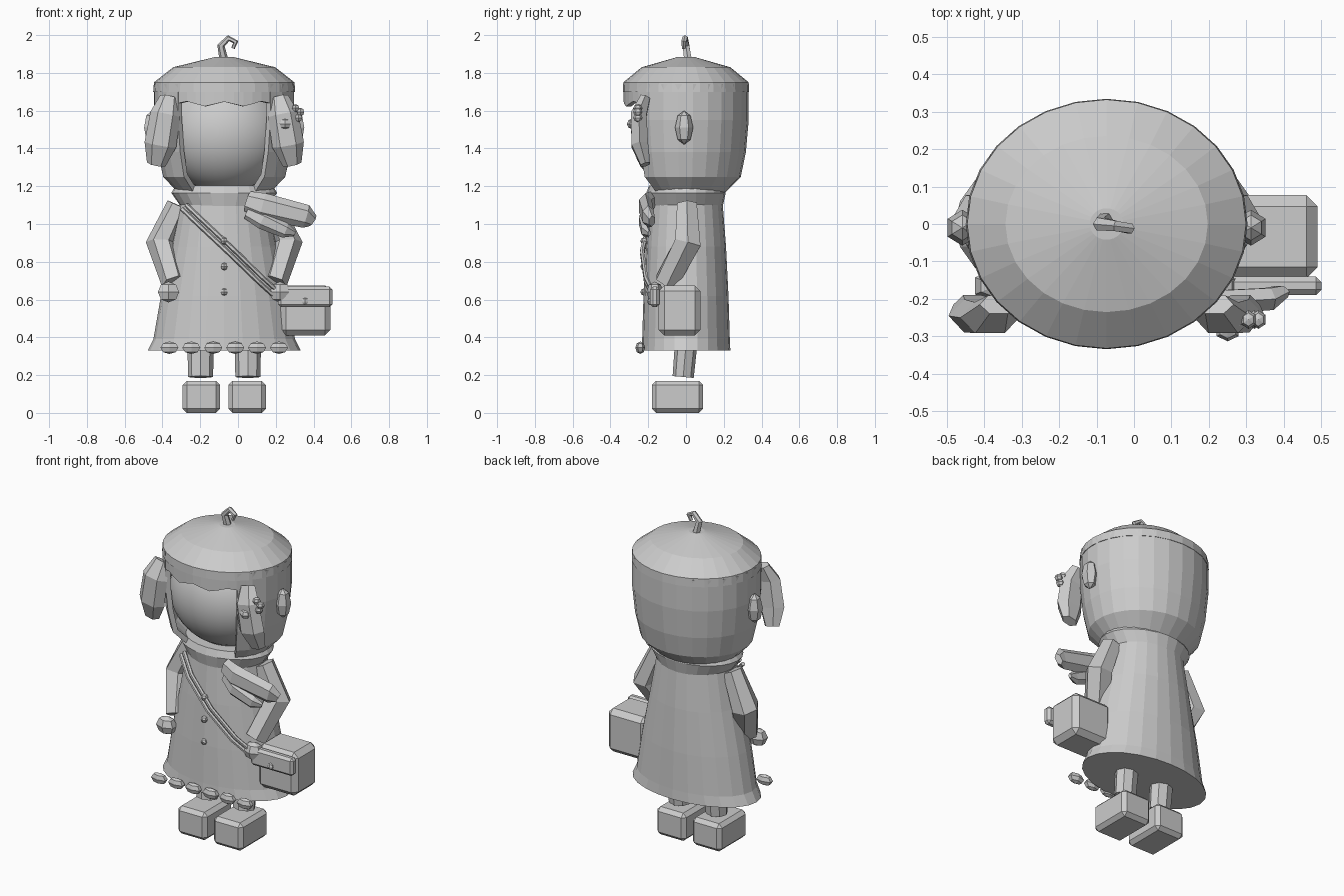
import bpy, bmesh, math
from mathutils import Vector, Matrix

if "Cube" in bpy.data.objects:
    bpy.data.objects.remove(bpy.data.objects["Cube"])

CX = -0.073  # body centre line
GREY = bpy.data.materials.new("plain grey")
GREY.diffuse_color = (0.6, 0.6, 0.6, 1)
GREY.use_nodes = True
GREY.node_tree.nodes["Principled BSDF"].inputs["Base Color"].default_value = GREY.diffuse_color


def finish(name, bm):
    bmesh.ops.recalc_face_normals(bm, faces=bm.faces)
    me = bpy.data.meshes.new(name)
    bm.to_mesh(me)
    bm.free()
    ob = bpy.data.objects.new(name, me)
    bpy.context.collection.objects.link(ob)
    me.materials.append(GREY)
    return ob


def bridge(bm, rings, closed=True):
    for a, b in zip(rings, rings[1:]):
        n = len(a)
        for i in range(n if closed else n - 1):
            j = (i + 1) % n
            bm.faces.new((a[i], a[j], b[j], b[i]))


def turned(name, profile, n=24, cap=True):
    """Stack of ellipses: (z, half width, half depth)."""
    bm = bmesh.new()
    rings = [[bm.verts.new((CX + rx * math.cos(t), ry * math.sin(t), z))
              for t in (2 * math.pi * i / n for i in range(n))]
             for z, rx, ry in profile]
    bridge(bm, rings)
    if cap:
        bm.faces.new(rings[0])
        bm.faces.new(rings[-1])
    return finish(name, bm)


def front_arc(name, profile, start, end, n, wave=None):
    """Open ellipse band between two angles (radians, 0 = right, -pi/2 = front)."""
    bm = bmesh.new()
    rings = []
    for k, (z, rx, ry) in enumerate(profile):
        ring = []
        for i in range(n + 1):
            t = start + (end - start) * i / n
            dz = wave(i) if wave and k == 0 else 0
            ring.append(bm.verts.new((CX + rx * math.cos(t), ry * math.sin(t), z + dz)))
        rings.append(ring)
    bridge(bm, rings, False)
    ob = finish(name, bm)
    mod = ob.modifiers.new("thickness", 'SOLIDIFY')
    mod.thickness = 0.03
    mod.offset = -1
    return ob


def tube(name, pts, radii, n=6, flat=1.0):
    """Tapered limb along points; flat squashes it in depth."""
    pts = [Vector(p) for p in pts]
    bm = bmesh.new()
    rings = []
    for i, p in enumerate(pts):
        d = (pts[min(i + 1, len(pts) - 1)] - pts[max(i - 1, 0)]).normalized()
        depth = Vector((0, 1, 0))
        depth = (depth - d * depth.dot(d)).normalized()
        side = d.cross(depth)
        rings.append([bm.verts.new(p + radii[i] * (side * math.cos(t) + depth * math.sin(t) * flat))
                      for t in (2 * math.pi * k / n for k in range(n))])
    bridge(bm, rings)
    bm.faces.new(rings[0])
    bm.faces.new(rings[-1])
    return finish(name, bm)


def box(name, lo, hi, bevel):
    lo, hi = Vector(lo), Vector(hi)
    bm = bmesh.new()
    bmesh.ops.create_cube(bm, size=1, matrix=Matrix.Translation((lo + hi) / 2) @ Matrix.Diagonal((*(hi - lo), 1)))
    bmesh.ops.bevel(bm, geom=bm.edges[:], offset=bevel, segments=1, affect='EDGES')
    return finish(name, bm)


def blob(name, c, r, seg=6, rings=4):
    bm = bmesh.new()
    bmesh.ops.create_uvsphere(bm, u_segments=seg, v_segments=rings, radius=1,
                              matrix=Matrix.Translation(c) @ Matrix.Diagonal((*r, 1)))
    return finish(name, bm)


# Coat, closed underneath
turned("coat", [(0.33, 0.405, 0.235), (0.39, 0.375, 0.232), (0.62, 0.335, 0.225),
                (0.88, 0.28, 0.212), (1.16, 0.225, 0.19)])
# Collar
turned("collar", [(1.085, 0.225, 0.193), (1.165, 0.28, 0.21), (1.205, 0.255, 0.195)])

# Face, smooth
face = blob("face", (CX, 0, 1.48), (0.335, 0.29, 0.31), 32, 20)
face.data.polygons.foreach_set("use_smooth", [True] * len(face.data.polygons))

# Bobbed hair, open in front of the face
gap = math.radians(41)
front_arc("hair", [(1.165, 0.245, 0.205), (1.25, 0.325, 0.29), (1.38, 0.355, 0.317),
                   (1.55, 0.373, 0.332), (1.74, 0.373, 0.332)],
          -math.pi / 2 + gap, math.pi * 1.5 - gap, 20)
# Wavy fringe
front_arc("fringe", [(1.635, 0.37, 0.33), (1.75, 0.37, 0.33)],
          -math.pi + 0.45, -0.45, 16, lambda i: (0.012, 0, -0.012, 0)[i % 4] + (abs(i - 8) / 8) ** 4 * 0.04)
# Hat
turned("hat", [(1.70, 0.376, 0.334), (1.75, 0.372, 0.332), (1.83, 0.27, 0.235), (1.885, 0.045, 0.042)], 28)
tube("hat_stem", [(-0.075, 0.01, 1.87), (-0.09, 0, 1.945), (-0.05, -0.005, 1.984),
                  (-0.012, -0.012, 1.963), (-0.027, -0.012, 1.93)],
     [0.023, 0.02, 0.016, 0.015, 0.01])

for s, side in ((-1, "left"), (1, "right")):
    def at(dx, y, z):
        return (CX + s * dx, y, z)
    # Ears and front hair locks
    blob(side + "_ear", at(0.385, -0.01, 1.51), (0.045, 0.048, 0.09))
    tube(side + "_lock", [at(0.29, -0.215, 1.67), at(0.312, -0.25, 1.58), at(0.338, -0.245, 1.42),
                          at(0.36, -0.215, 1.315)], [0.05, 0.08, 0.085, 0.05], 6, 0.6)
    # Arms and hands
    tube(side + "_arm", [at(0.245, 0.005, 1.1), at(0.335, 0.01, 0.9), at(0.265, -0.105, 0.69)],
         [0.06, 0.08, 0.068])
    blob(side + "_hand", at(0.295, -0.165, 0.64), (0.065, 0.045, 0.055))
    # Legs and shoes
    tube(side + "_leg", [at(0.125, -0.015, 0.19), at(0.125, 0, 0.36)], [0.066, 0.07], 8, 0.85)
    x = CX + s * 0.121
    box(side + "_shoe", (x - 0.099, -0.18, 0), (x + 0.099, 0.09, 0.17), 0.022)

# Hair clip flower on the right lock
for i in range(5):
    a = i * math.tau / 5 + 0.3
    blob("clip_petal", (0.305 + 0.028 * math.cos(a), -0.255, 1.585 + 0.028 * math.sin(a)), (0.022, 0.025, 0.022))
blob("clip_bead", (0.25, -0.285, 1.53), (0.034, 0.028, 0.028))

# Scarf tails
tube("scarf_tail_long", [(0.05, -0.19, 1.12), (0.13, -0.215, 1.095), (0.36, -0.2, 1.04), (0.395, -0.18, 1.015)],
     [0.055, 0.07, 0.062, 0.035], 6, 0.55)
tube("scarf_tail_short", [(0.05, -0.195, 1.06), (0.13, -0.225, 1.02), (0.25, -0.215, 0.965), (0.3, -0.195, 0.95)],
     [0.035, 0.048, 0.04, 0.015], 6, 0.6)

# Shoulder strap, two cords
for k in (-1, 1):
    o = 0.011 * k
    tube("strap_cord", [(-0.285 + o, -0.13, 1.09 + o), (-0.19 + o, -0.195, 1.0 + o), (-0.03 + o, -0.232, 0.85 + o),
                        (0.12 + o, -0.212, 0.705 + o), (0.225 + o, -0.165, 0.61 + o)], [0.012] * 5, 6)

# Bag
box("bag", (0.225, -0.145, 0.41), (0.49, 0.077, 0.675), 0.03)
box("bag_flap", (0.212, -0.19, 0.56), (0.5, -0.14, 0.668), 0.015)
blob("bag_button", (0.355, -0.19, 0.59), (0.02, 0.015, 0.02))

# Coat buttons and hem beads
for z in (0.91, 0.775, 0.64):
    blob("coat_button", (CX, -0.22, z), (0.02, 0.022, 0.02))
for i in range(6):
    blob("hem_bead", (CX + (i - 2.5) * 0.116, -0.242, 0.345), (0.055, 0.026, 0.033))
